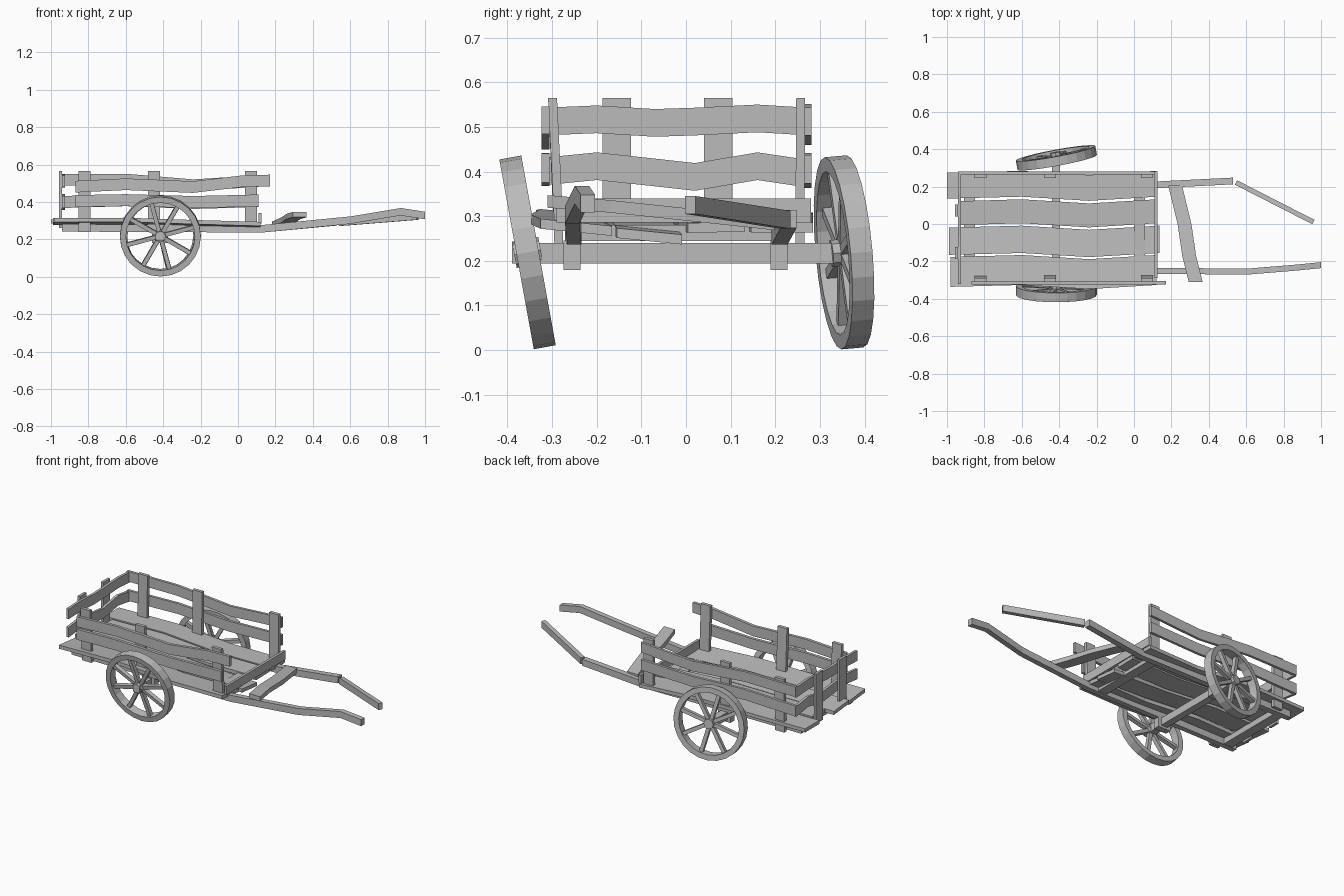
import bpy, bmesh, math
from mathutils import Vector, Matrix

old = bpy.data.objects.get("Cube")
if old:
    bpy.data.objects.remove(old)

wood = bpy.data.materials.new("weathered_grey")
wood.use_nodes = True
GREY = (0.5, 0.5, 0.5, 1)
wood.diffuse_color = GREY
wood.node_tree.nodes["Principled BSDF"].inputs["Base Color"].default_value = GREY

X, Y, Z = Vector((1, 0, 0)), Vector((0, 1, 0)), Vector((0, 0, 1))


def finish(name, bm):
    bmesh.ops.recalc_face_normals(bm, faces=bm.faces[:])
    mesh = bpy.data.meshes.new(name)
    bm.to_mesh(mesh)
    bm.free()
    mesh.materials.append(wood)
    obj = bpy.data.objects.new(name, mesh)
    bpy.context.collection.objects.link(obj)
    return obj


def sweep(bm, points, u, v, closed=False):
    """Sweep a rectangle with half-axes u and v along points."""
    rings = []
    for p in points:
        p = Vector(p)
        rings.append([bm.verts.new(p + a * u + b * v)
                      for a, b in ((-1, -1), (1, -1), (1, 1), (-1, 1))])
    for r, s in zip(rings, rings[1:]):
        for i in range(4):
            j = (i + 1) % 4
            bm.faces.new((r[i], r[j], s[j], s[i]))
    bm.faces.new(rings[0])
    bm.faces.new(rings[-1])


def beam(name, points, u, v):
    bm = bmesh.new()
    sweep(bm, points, u, v)
    return finish(name, bm)


# Deck planks, warped along their length: centre y, half width, start, end, roll, end drop
for i, (y, w, x0, x1, roll, drop) in enumerate((
        (0.215, 0.069, -1.0, 0.12, 0.0, 0.0),
        (0.068, 0.064, -0.94, 0.12, 0.02, 0.0),
        (-0.082, 0.073, -0.99, 0.135, -0.1, 0.02),
        (-0.246, 0.08, -0.98, 0.12, -0.1, 0.0))):
    points = [(x0, y - 0.01, 0.295), (-0.6, y, 0.297),
              (-0.24, y - 0.022, 0.285), (x1, y, 0.275 - drop)]
    beam(f"deck_plank_{i + 1}", points, (Y + Z * roll) * w, Z * 0.011)

# Under-deck rails that become the pulling shafts
beam("right_shaft", [(-0.94, -0.255, 0.262), (0.13, -0.25, 0.257), (0.6, -0.255, 0.303),
                     (0.87, -0.233, 0.348), (1.0, -0.22, 0.328)], Y * 0.016, Z * 0.02)
beam("left_shaft", [(-0.94, 0.208, 0.262), (0.13, 0.21, 0.257), (0.53, 0.23, 0.294)],
     Y * 0.018, Z * 0.02)
beam("left_shaft_broken_end", [(0.545, 0.222, 0.292), (0.96, 0.01, 0.325)],
     Vector((0.45, 0.9, 0)) * 0.013, Z * 0.02)

# Cross beams and axle brackets
for name, x in (("rear_cross_beam", -0.88), ("front_cross_beam", 0.03)):
    beam(name, [(x, -0.25, 0.262), (x, 0.22, 0.262)], X * 0.03, Z * 0.018)
for name, y in (("right_axle_bracket", -0.255), ("left_axle_bracket", 0.208)):
    beam(name, [(-0.46, y, 0.213), (-0.375, y, 0.213)], Y * 0.019, Z * 0.033)
beam("axle", [(-0.417, -0.39, 0.217), (-0.417, 0.34, 0.217)], X * 0.022, Z * 0.023)

# Loose crossbar resting on the shafts, and the front sill
beam("shaft_crossbar", [(0.22, 0.205, 0.282), (0.27, 0.0, 0.304), (0.295, -0.17, 0.322),
                        (0.33, -0.31, 0.333)], X * 0.037, Z * 0.014)
beam("front_sill", [(0.118, -0.29, 0.313), (0.118, 0.28, 0.313)], X * 0.008, Z * 0.027)

# Side posts and boards
for side, y_post, lean in (("right", -0.285, -0.014), ("left", 0.255, 0.002)):
    for i, x in enumerate((-0.82, -0.45, 0.07)):
        beam(f"{side}_post_{i + 1}", [(x, y_post, 0.24 if i == 0 else 0.28),
                                      (x, y_post + lean, 0.565)], X * 0.032, Y * 0.01)
beam("right_upper_board", [(-0.87, -0.315, 0.482), (-0.6, -0.315, 0.495), (-0.24, -0.315, 0.48),
                           (0.03, -0.315, 0.512), (0.17, -0.315, 0.515)], Y * 0.009, Z * 0.031)
beam("right_lower_board", [(-0.87, -0.315, 0.405), (-0.6, -0.315, 0.41), (-0.24, -0.315, 0.4),
                           (0.11, -0.315, 0.408)], Y * 0.009, Z * 0.032)
beam("left_upper_board", [(-0.94, 0.273, 0.518), (-0.6, 0.273, 0.52), (-0.24, 0.273, 0.49),
                          (0.11, 0.273, 0.512)], Y * 0.008, Z * 0.031)
beam("left_lower_board", [(-0.94, 0.273, 0.4), (-0.6, 0.273, 0.41), (-0.24, 0.273, 0.395),
                          (0.11, 0.273, 0.405)], Y * 0.008, Z * 0.032)

# Rear boards and posts
rear = (-0.32, -0.2, -0.07, 0.02, 0.16, 0.275)
for name, heights in (("rear_upper_board", (0.512, 0.517, 0.509, 0.512, 0.519, 0.512)),
                      ("rear_lower_board", (0.4, 0.412, 0.398, 0.388, 0.412, 0.395))):
    beam(name, [(-0.932, y, z) for y, z in zip(rear, heights)], X * 0.008, Z * 0.031)
for side, y in (("right", -0.155), ("left", 0.072)):
    beam(f"rear_{side}_post", [(-0.948, y, 0.26), (-0.948, y, 0.565)], X * 0.008, Y * 0.032)


def wheel(name, y, tilt, yaw):
    """Spoked wheel with its axis along y, then leaned and turned."""
    bm = bmesh.new()
    n, outer, inner, half = 24, 0.216, 0.184, 0.025
    rings = []
    for i in range(n):
        a = math.tau * i / n
        d = Vector((math.cos(a), 0, math.sin(a)))
        rings.append([bm.verts.new(d * r + Y * h) for r, h in
                      ((inner, -half), (outer, -half), (outer, half), (inner, half))])
    for i, r in enumerate(rings):
        s = rings[(i + 1) % n]
        for k in range(4):
            m = (k + 1) % 4
            bm.faces.new((r[k], r[m], s[m], s[k]))
    # Spokes
    for i in range(8):
        a = math.tau * i / 8 + math.radians(15)
        d = Vector((math.cos(a), 0, math.sin(a)))
        sweep(bm, [d * 0.015, d * 0.19], d.cross(Y) * 0.011, Y * 0.012)
    # Hub
    bmesh.ops.create_cone(bm, cap_ends=True, segments=8, radius1=0.03, radius2=0.03,
                          depth=0.06, matrix=Matrix.Rotation(math.pi / 2, 4, "X"))
    obj = finish(name, bm)
    obj.matrix_world = (Matrix.Translation((-0.415, y, 0.219))
                        @ Matrix.Rotation(math.radians(yaw), 4, "Z")
                        @ Matrix.Rotation(math.radians(tilt), 4, "X"))


wheel("right_wheel", -0.355, 10.3, 0)
wheel("left_wheel", 0.354, 5, 10.5)
